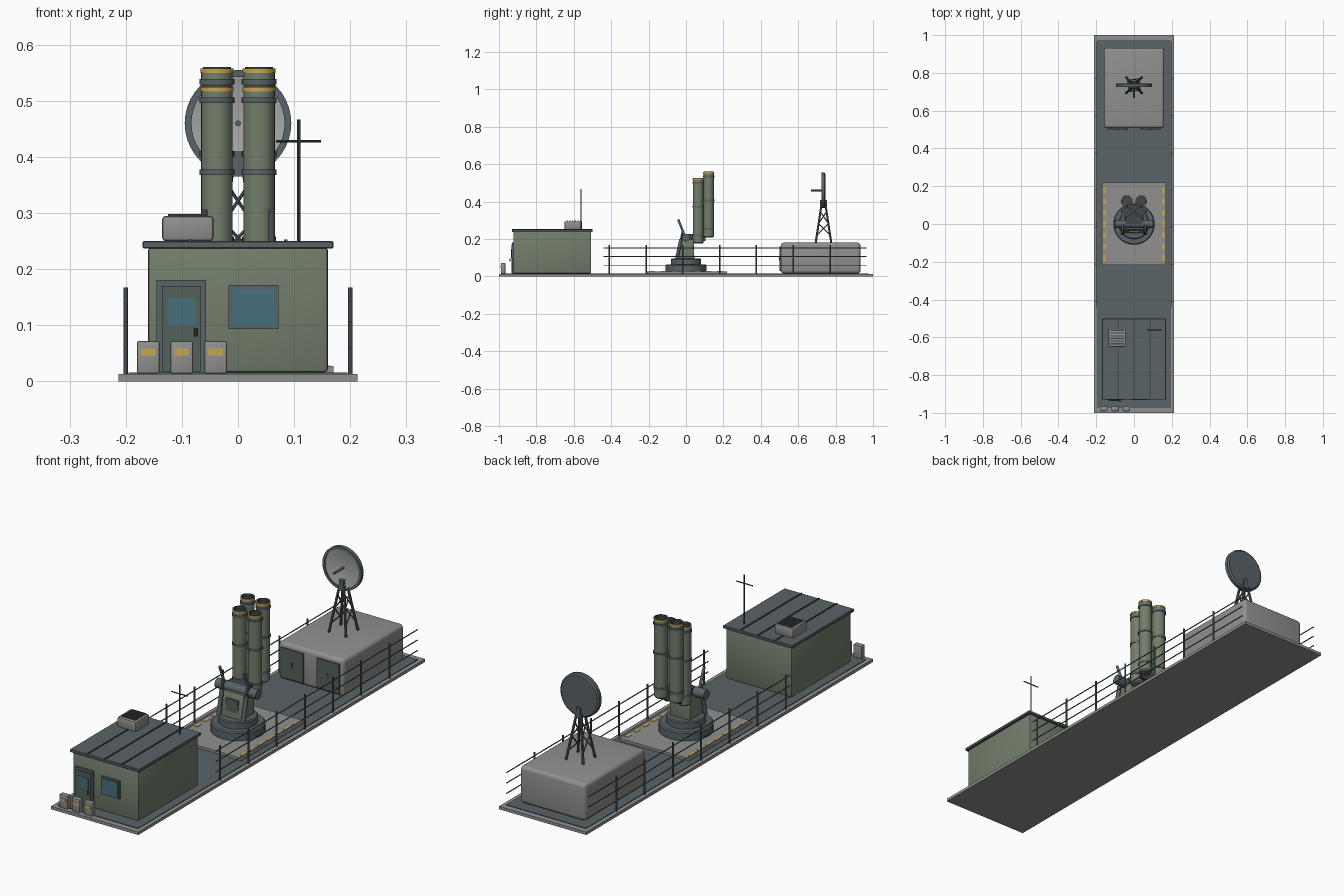
import bpy, bmesh, math
from mathutils import Vector

if "Cube" in bpy.data.objects:
    bpy.data.objects.remove(bpy.data.objects["Cube"])


def material(name, rgb):
    m = bpy.data.materials.new(name)
    m.diffuse_color = (*rgb, 1)
    m.use_nodes = True
    m.node_tree.nodes["Principled BSDF"].inputs["Base Color"].default_value = m.diffuse_color
    return m


GREEN = material("olive_green", (0.17, 0.21, 0.15))
DKGREEN = material("dark_green", (0.09, 0.12, 0.10))
SLATE = material("slate", (0.10, 0.125, 0.135))
DARK = material("dark_metal", (0.05, 0.065, 0.075))
GREY = material("light_grey", (0.28, 0.28, 0.27))
PALE = material("pale_grey", (0.38, 0.40, 0.38))
YELLOW = material("yellow", (0.58, 0.38, 0.08))
GLASS = material("glass", (0.06, 0.16, 0.20))


def finish(name, bm, mat, smooth=False):
    bmesh.ops.recalc_face_normals(bm, faces=bm.faces[:])
    me = bpy.data.meshes.new(name)
    bm.to_mesh(me)
    bm.free()
    ob = bpy.data.objects.new(name, me)
    bpy.context.collection.objects.link(ob)
    me.materials.append(mat)
    if smooth:
        bpy.ops.object.select_all(action='DESELECT')
        ob.select_set(True)
        bpy.context.view_layer.objects.active = ob
        bpy.ops.object.shade_smooth_by_angle(angle=math.radians(35))
    return ob


def box(name, x, y, z, mat, bevel=0, segs=2):
    """Box from (min, max) ranges."""
    bm = bmesh.new()
    bmesh.ops.create_cube(bm, size=1)
    for v in bm.verts:
        v.co = [(r[0] + r[1]) / 2 + c * (r[1] - r[0]) for r, c in zip((x, y, z), v.co)]
    if bevel:
        bmesh.ops.bevel(bm, geom=bm.edges[:], offset=bevel, segments=segs,
                        profile=0.5, affect='EDGES')
    return finish(name, bm, mat, bevel > 0)


def rod(name, a, b, r, mat, sides=8):
    """Cylinder between two points."""
    a, b = Vector(a), Vector(b)
    bm = bmesh.new()
    bmesh.ops.create_cone(bm, cap_ends=True, segments=sides, radius1=r, radius2=r,
                          depth=(b - a).length)
    q = (b - a).to_track_quat('Z', 'Y')
    for v in bm.verts:
        v.co = q @ v.co + (a + b) / 2
    return finish(name, bm, mat, True)


def lathe(name, profile, centre, mat, axis='Z', sides=32):
    """Revolve (radius, height) points; closed where the radius is 0."""
    bm = bmesh.new()
    q = Vector((0, -1, 0) if axis == '-Y' else (0, 0, 1)).to_track_quat('Z', 'Y')
    vs = [bm.verts.new(q @ Vector((r, 0, h)) + Vector(centre)) for r, h in profile]
    es = [bm.edges.new(p) for p in zip(vs, vs[1:])]
    bmesh.ops.spin(bm, geom=vs + es, cent=centre, axis=q @ Vector((0, 0, 1)),
                   angle=math.tau, steps=sides, use_merge=True)
    bmesh.ops.remove_doubles(bm, verts=bm.verts[:], dist=1e-5)
    return finish(name, bm, mat, True)


# platform, deck and launcher pad
box("platform", (-.213, .213), (-1, 1), (0, .013), GREY)
box("deck", (-.195, .195), (-.975, .975), (.012, .016), SLATE)
box("launcher_pad", (-.17, .17), (-.217, .22), (.015, .027), GREY)
for sx in (-1, 1):
    for i in range(7):
        y = (i - 3) * .06
        box("pad_stripe", (sx * .155 - .008, sx * .155 + .008), (y - .015, y + .015),
            (.026, .0285), YELLOW)

# control cabin with roof and seams
box("cabin", (-.16, .16), (-.923, -.507), (.016, .24), GREEN, .006)
box("cabin_roof", (-.17, .17), (-.93, -.5), (.237, .25), SLATE, .002, 1)
for x in (-.085, 0, .085):
    box("roof_seam", (x - .003, x + .003), (-.929, -.501), (.249, .253), DARK)

# cabin door and window
box("door_frame", (-.145, -.057), (-.931, -.92), (.016, .181), SLATE)
box("door", (-.135, -.067), (-.934, -.92), (.018, .17), DKGREEN)
box("door_glass", (-.126, -.076), (-.936, -.92), (.1, .148), GLASS)
rod("door_handle", (-.075, -.94, .08), (-.075, -.94, .095), .003, DARK)
box("window_frame", (-.017, .072), (-.931, -.92), (.093, .172), SLATE)
box("window_glass", (-.01, .065), (-.933, -.92), (.1, .165), GLASS)

# roof air unit and aerial
box("air_unit", (-.135, -.044), (-.65, -.555), (.25, .295), GREY, .006)
for i in range(6):
    y = -.637 + i * .014
    box("air_slat", (-.125, -.054), (y, y + .006), (.293, .298), DARK)
rod("aerial_mast", (.108, -.562, .25), (.108, -.562, .467), .003, DARK)
rod("aerial_bar", (.068, -.562, .428), (.148, -.562, .428), .0025, DARK)

# supply boxes at the front edge
for x in (-.16, -.1, -.04):
    box("supply_box", (x - .02, x + .02), (-.99, -.966), (.014, .072), GREY, .003)
    box("box_label", (x - .013, x + .013), (-.992, -.985), (.046, .059), YELLOW)

# launcher turntable, housing and trunnion
lathe("turntable_base", [(0, .026), (.11, .026), (.11, .06), (.105, .065), (0, .065)],
      (0, 0, 0), SLATE)
lathe("turntable", [(0, .064), (.08, .064), (.08, .092), (.076, .096), (0, .096)],
      (0, 0, 0), SLATE)
bm = bmesh.new()
side = [(-.048, .094), (.045, .094), (.04, .2), (-.03, .2)]
f = bm.faces.new([bm.verts.new((-.05, y, z)) for y, z in side])
ext = bmesh.ops.extrude_face_region(bm, geom=[f])["geom"]
for v in (g for g in ext if isinstance(g, bmesh.types.BMVert)):
    v.co.x = .05
bmesh.ops.bevel(bm, geom=bm.edges[:], offset=.004, segments=2, profile=.5, affect='EDGES')
finish("launcher_housing", bm, GREEN, True)
box("housing_panel", (-.03, .03), (-.044, -.03), (.12, .175), DKGREEN).rotation_euler = (0, 0, 0)
rod("trunnion", (-.1, 0, .207), (.1, 0, .207), .021, SLATE, 24)
box("tube_cradle", (-.045, .045), (0, .105), (.19, .228), DARK)
for sx in (-1, 1):
    x = sx * .06
    rod("ram_cylinder", (x, -.05, .094), (x, -.027, .2), .009, SLATE, 16)
    rod("ram_piston", (x, -.027, .2), (x, -.018, .24), .005, DARK, 12)
    rod("elevation_arm", (x, -.01, .225), (x, -.042, .305), .006, SLATE, 12)

# four launch tubes with bands and open muzzles
for x in (-.0375, .0375):
    for y, z0, z1 in ((.065, .175, .527), (.121, .208, .56)):
        c = (x, y, 0)
        lathe("launch_tube", [(0, z0), (.022, z0), (.028, z0 + .006), (.028, z1 - .003),
                              (.0235, z1 - .003), (.0235, z1 - .03), (0, z1 - .03)], c, GREEN)
        lathe("muzzle_ring", [(.0225, z1 - .028), (.025, z1 - .004), (.025, z1),
                              (.0225, z1), (.0225, z1 - .028)], c, DARK)
        lathe("muzzle_cover", [(0, z1 - .012), (.0228, z1 - .012)], c, DARK)
        for h, t, m, r in ((z1 - .006, .004, YELLOW, .0295), (z1 - .026, .005, SLATE, .031),
                           (z1 - .154, .005, SLATE, .031), (z0 + .045, .005, SLATE, .03)):
            lathe("tube_band", [(.027, h - t), (r, h - t), (r, h + t), (.027, h + t)], c, m)

# rear equipment shelter with doors
box("shelter", (-.16, .16), (.507, .933), (.016, .181), GREY, .017, 4)
for x in (-.088, .088):
    box("shelter_door", (x - .055, x + .055), (.501, .512), (.03, .16), DKGREEN)
    box("door_latch", (x - .004, x + .004), (.498, .505), (.085, .105), DARK)

# dish on a braced four-leg stand
DY, DZ = .735, .46
lathe("dish_rim", [(0, -.01), (.088, -.01), (.095, -.005), (.095, .011), (.083, .011),
                   (.083, .004)], (0, DY, DZ), SLATE, '-Y', 40)
lathe("dish_face", [(0, -.003), (.045, .0), (.084, .008)], (0, DY, DZ), PALE, '-Y', 40)
rod("dish_feed", (0, DY, DZ), (0, .667, DZ), .005, SLATE, 12)
box("dish_bracket", (-.01, .01), (DY - .018, DY + .018), (.365, .41), SLATE)
corners = [(-1, -1), (1, -1), (1, 1), (-1, 1)]


def leg_point(c, t):
    s = .042 - .032 * t
    return (c[0] * s, DY + c[1] * s, .178 + .21 * t)


for i, c in enumerate(corners):
    n = corners[(i + 1) % 4]
    rod("stand_leg", leg_point(c, 0), leg_point(c, 1), .0055, SLATE)
    rod("stand_brace", leg_point(c, .2), leg_point(n, .5), .003, SLATE)
    rod("stand_brace_upper", leg_point(c, .5), leg_point(n, .8), .003, SLATE)

# side railings
for x in (-.2, .2):
    for i in range(7):
        y = -.41 + i * .1967
        rod("rail_post", (x, y, .013), (x, y, .167), .004, SLATE)
    for z in (.06, .106, .152):
        rod("rail", (x, -.44, z), (x, .965, z), .0025, SLATE, 6)
